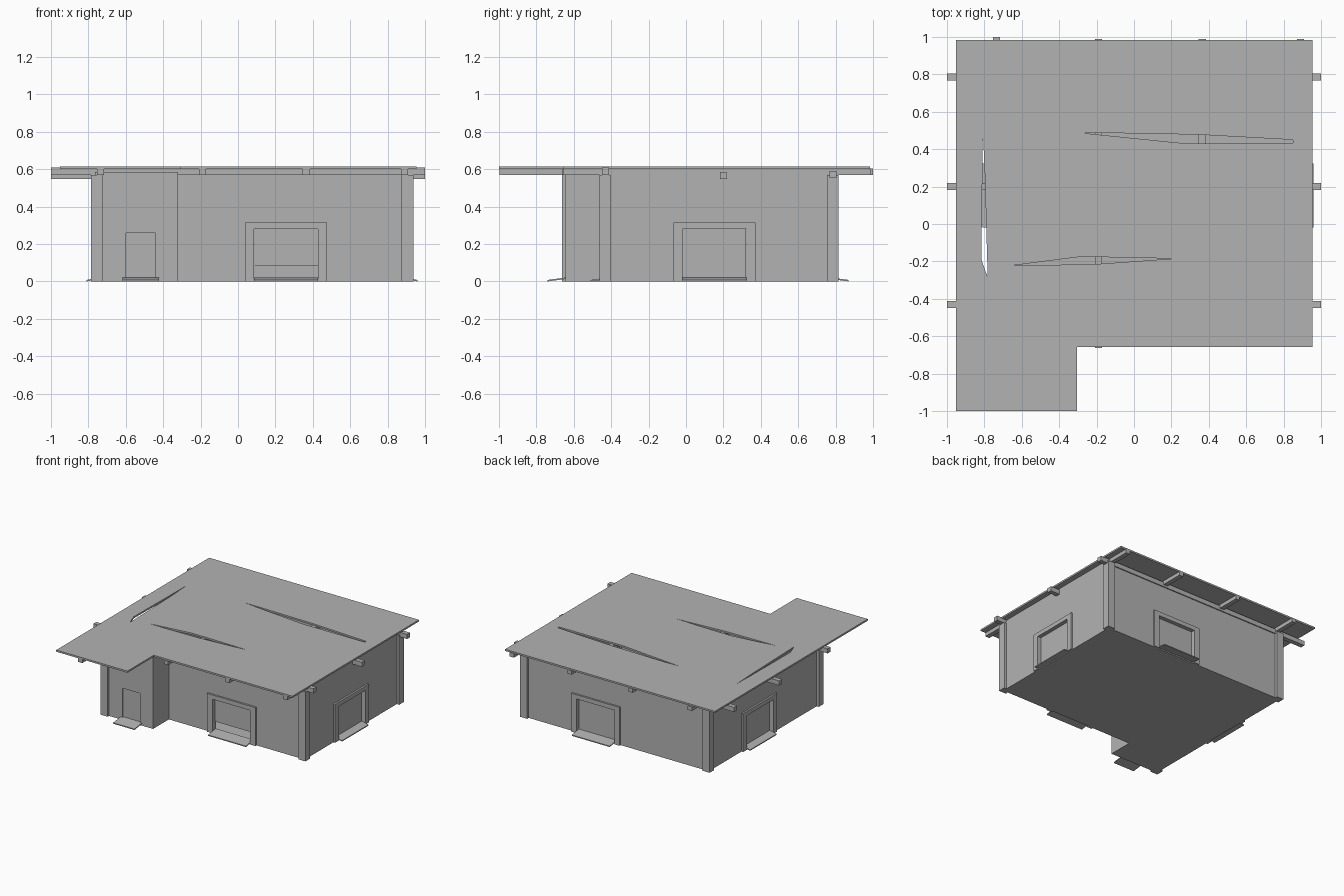
import bpy
import bmesh
from math import radians
from mathutils import Matrix, Vector

old = bpy.data.objects.get("Cube")
if old:
    bpy.data.objects.remove(old, do_unlink=True)

grey = bpy.data.materials.new("plain grey")
grey.use_nodes = True
grey.diffuse_color = (0.45, 0.45, 0.45, 1)
grey.node_tree.nodes["Principled BSDF"].inputs["Base Color"].default_value = grey.diffuse_color


def prism(name, outline, z0, z1, place=None):
    """Extrude a flat outline from z0 up to z1."""
    bm = bmesh.new()
    face = bm.faces.new([bm.verts.new((x, y, z0)) for x, y in outline])
    new = bmesh.ops.extrude_face_region(bm, geom=[face])["geom"]
    verts = [v for v in new if isinstance(v, bmesh.types.BMVert)]
    bmesh.ops.translate(bm, verts=verts, vec=(0, 0, z1 - z0))
    bmesh.ops.recalc_face_normals(bm, faces=bm.faces)
    if place:
        bm.transform(place)
    mesh = bpy.data.meshes.new(name)
    bm.to_mesh(mesh)
    bm.free()
    mesh.materials.append(grey)
    obj = bpy.data.objects.new(name, mesh)
    bpy.context.collection.objects.link(obj)
    return obj


def box(name, x0, x1, y0, y1, z0, z1, place=None):
    return prism(name, [(x0, y0), (x1, y0), (x1, y1), (x0, y1)], z0, z1, place)


def cut(target, cutter):
    """Subtract the cutter from the target, then drop it."""
    cutter.hide_render = True
    mod = target.modifiers.new("cut", "BOOLEAN")
    mod.operation = "DIFFERENCE"
    mod.solver = "EXACT"
    mod.object = cutter
    bpy.context.view_layer.objects.active = target
    bpy.ops.object.modifier_apply(modifier=mod.name)
    bpy.data.objects.remove(cutter, do_unlink=True)


def l_shape(left, right, front, back, step_x, step_y):
    return [(left, front), (step_x, front), (step_x, step_y),
            (right, step_y), (right, back), (left, back)]


def ramp(name, half, inner, outer, z_in, place):
    """Thin sloping plate, running out along local -y."""
    obj = box(name, -half, half, -outer, inner, 0, 0.008)
    for v in obj.data.vertices:
        if v.co.y > 0:
            v.co.z += z_in
    obj.data.transform(place)


# Hollow walls with a thin floor
LEFT, RIGHT, FRONT, BACK = -0.765, 0.915, -0.44, 0.795
ANNEX, STEP, T = -0.645, -0.32, 0.03
walls = prism("walls", l_shape(LEFT, RIGHT, ANNEX, BACK, STEP, FRONT), 0, 0.585)
cut(walls, prism("room_cutter", l_shape(LEFT + T, RIGHT - T, ANNEX + T, BACK - T,
                                        STEP - T, FRONT + T), 0.006, 0.7))

# Large doors, one on each side: frame, shutter and ramp
DOORS = {
    "front": (0.257, FRONT, 0, 0.085, 0.07),
    "right": (RIGHT, 0.152, 90, 0.012, 0.045),
    "back": (0.257, BACK, 180, 0.012, 0.075),
    "left": (LEFT, 0.152, -90, 0.012, 0.045),
}
for side, (x, y, angle, bottom, reach) in DOORS.items():
    place = Matrix.Translation((x, y, 0)) @ Matrix.Rotation(radians(angle), 4, "Z")
    cut(walls, box("door_cutter", -0.172, 0.172, -0.05, 0.05, 0.012, 0.28, place))
    for s, name in ((-1, "a"), (1, "b")):
        a, b = sorted((s * 0.172, s * 0.22))
        box(f"{side}_frame_side_{name}", a, b, -0.015, 0.005, 0, 0.28, place)
    box(f"{side}_frame_top", -0.22, 0.22, -0.015, 0.005, 0.28, 0.315, place)
    box(f"{side}_shutter", -0.17, 0.17, 0.018, 0.028, bottom, 0.28, place)
    ramp(f"{side}_ramp", 0.172, 0.03, reach, 0.014, place)

# Small annex door with a step
annex = Matrix.Translation((-0.52, ANNEX, 0))
cut(walls, box("small_door_cutter", -0.08, 0.08, -0.05, 0.05, 0.02, 0.26, annex))
box("small_door", -0.08, 0.08, 0.01, 0.02, 0.02, 0.26, annex)
ramp("small_door_ramp", 0.097, 0.012, 0.095, 0.014, annex)

# Corner posts
for name, x, y in (("annex", -0.753, -0.633), ("front_right", 0.905, -0.433),
                   ("back_right", 0.905, 0.785), ("back_left", -0.753, 0.785)):
    box(name + "_post", x - 0.032, x + 0.032, y - 0.03, y + 0.03, 0, 0.57)

# Roof beams in both directions
for i, (y, z) in enumerate(((-0.43, 0.57), (0.2, 0.547), (0.785, 0.553))):
    box(f"cross_beam_{i}", -1, 1, y - 0.019, y + 0.019, z, z + 0.038)
for i, (x, y0, y1) in enumerate(((-0.735, -0.998, 1), (-0.19, -0.662, 0.99),
                                 (0.365, -0.658, 0.99), (0.89, -0.658, 0.99))):
    box(f"long_beam_{i}", x - 0.019, x + 0.019, y0, y1, 0.57, 0.603)

# Roof slab with three cracks
roof = prism("roof", l_shape(-0.952, 0.955, -1, 0.985, -0.305, -0.658), 0.601, 0.615)
CRACKS = (
    [(-0.28, 0.487), (0.28, 0.43), (0.85, 0.433), (0.85, 0.45), (0.34, 0.478), (-0.15, 0.487)],
    [(-0.65, -0.222), (-0.21, -0.215), (0.21, -0.185), (-0.17, -0.177), (-0.3, -0.177)],
    [(-0.808, 0.5), (-0.816, -0.19), (-0.782, -0.285), (-0.789, -0.05), (-0.797, 0.25)],
)
for outline in CRACKS:
    cut(roof, prism("crack_cutter", outline, 0.5, 0.7))
